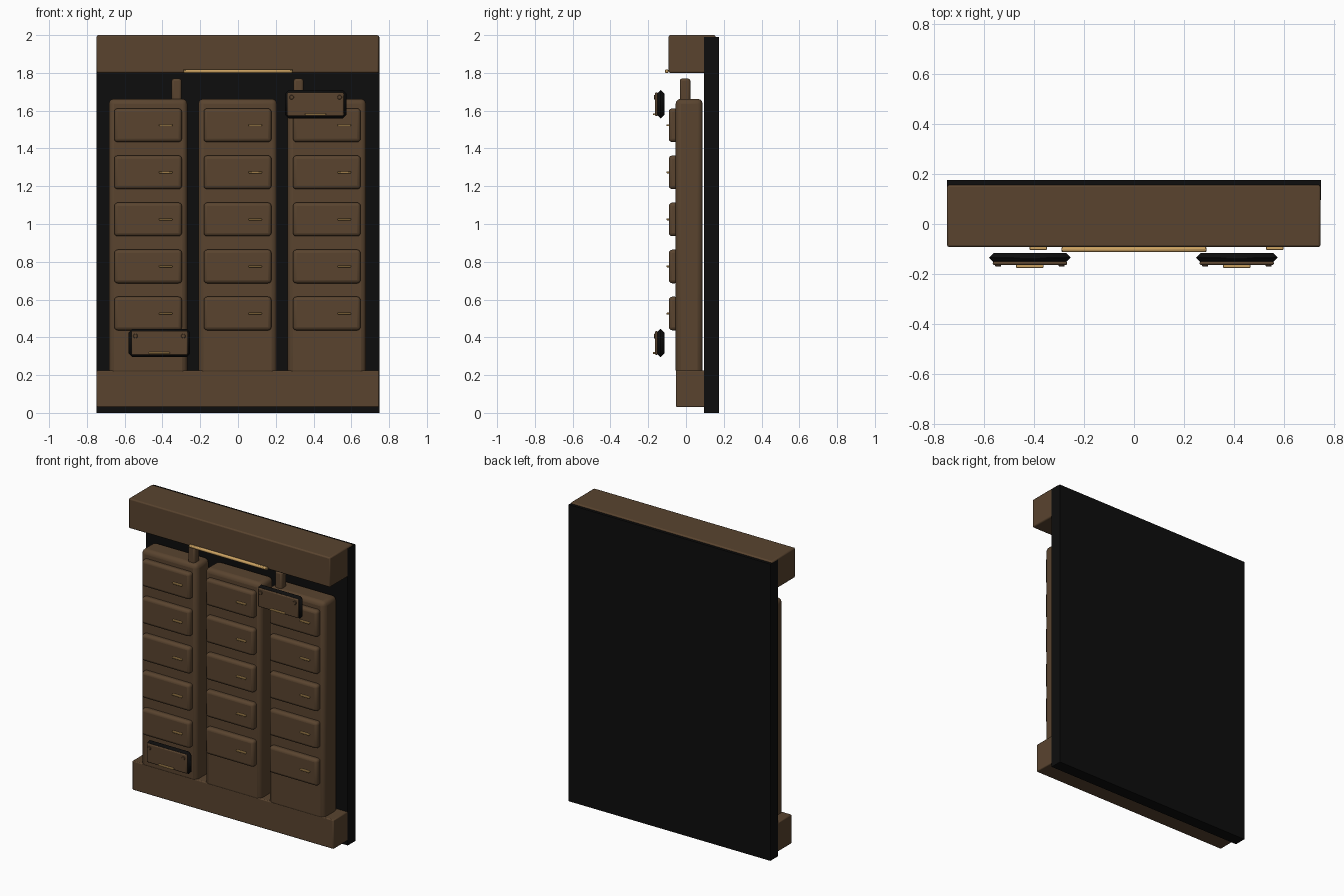
import bpy, math

if "Cube" in bpy.data.objects:
    bpy.data.objects.remove(bpy.data.objects["Cube"])


def material(name, rgb):
    m = bpy.data.materials.new(name)
    m.diffuse_color = (*rgb, 1)
    m.use_nodes = True
    m.node_tree.nodes["Principled BSDF"].inputs["Base Color"].default_value = m.diffuse_color
    return m


BROWN = material("dark brown", (0.100, 0.057, 0.028))
BLACK = material("near black", (0.004, 0.004, 0.004))
GOLD = material("brass", (0.60, 0.36, 0.12))


def finish(o, name, mat, bevel, segments):
    o.name = name
    o.data.materials.append(mat)
    if bevel:
        b = o.modifiers.new("bevel", 'BEVEL')
        b.width, b.segments, b.limit_method = bevel, segments, 'ANGLE'
    bpy.ops.object.shade_smooth_by_angle(angle=math.radians(30))
    return o


def box(name, x, y, z, mat, bevel=0.0, segments=2):
    """Box from (min, max) ranges on each axis."""
    bpy.ops.mesh.primitive_cube_add(size=1)
    o = bpy.context.object
    for v in o.data.vertices:
        v.co = [r[0] + (c + 0.5) * (r[1] - r[0]) for c, r in zip(v.co, (x, y, z))]
    return finish(o, name, mat, bevel, segments)


def rod(name, loc, radius, length, axis, mat, sides=12, bevel=0.0):
    rot = (0, math.pi / 2, 0) if axis == 'x' else (math.pi / 2, 0, 0)
    bpy.ops.mesh.primitive_cylinder_add(vertices=sides, radius=radius, depth=length,
                                        location=loc, rotation=rot)
    return finish(bpy.context.object, name, mat, bevel, 1)


# Frame: back panel, header and base
box("back_panel", (-0.748, 0.748), (0.095, 0.175), (0, 1.99), BLACK)
box("header", (-0.748, 0.746), (-0.092, 0.156), (1.80, 2.0), BROWN, 0.008)
box("base", (-0.748, 0.746), (-0.053, 0.1), (0.03, 0.225), BROWN, 0.006)

# Three columns, each with five drawer fronts and pulls
for i, cx in enumerate((-0.476, -0.002, 0.470)):
    box(f"column_{i}", (cx - 0.208, cx + 0.208), (-0.055, 0.088), (0.2, 1.663), BROWN, 0.028, 3)
    for j in range(5):
        cz = 0.526 + 0.2492 * j
        box(f"drawer_{i}_{j}", (cx - 0.179, cx + 0.179), (-0.091, -0.04),
            (cz - 0.089, cz + 0.089), BROWN, 0.018, 3)
        box(f"pull_{i}_{j}", (cx + 0.058, cx + 0.128), (-0.103, -0.088),
            (cz - 0.005, cz + 0.005), GOLD, 0.002, 1)

# Pegs above the outer columns
for i, px in enumerate((-0.325, 0.320)):
    box(f"peg_{i}", (px - 0.026, px + 0.026), (-0.033, 0.023), (1.6, 1.77), BROWN, 0.012, 2)

# Brass rail under the header
rod("header_rail", (0, -0.102, 1.809), 0.011, 0.578, 'x', GOLD, 12, 0.003)

# Two floating plaques: black body, brown face, screws and brass strip
for i, (px, pz) in enumerate(((-0.416, 0.370), (0.411, 1.634))):
    box(f"plaque_body_{i}", (px - 0.163, px + 0.163), (-0.154, -0.115),
        (pz - 0.075, pz + 0.075), BLACK, 0.019, 1)
    box(f"plaque_face_{i}", (px - 0.149, px + 0.149), (-0.164, -0.15),
        (pz - 0.063, pz + 0.063), BROWN, 0.006, 2)
    for s in (-1, 1):
        rod(f"plaque_screw_{i}_{s}", (px + s * 0.127, -0.164, pz + 0.037),
            0.012, 0.012, 'y', BROWN, 12, 0.002)
    box(f"plaque_strip_{i}", (px - 0.055, px + 0.055), (-0.175, -0.160),
        (pz - 0.058, pz - 0.048), GOLD, 0.002, 1)
